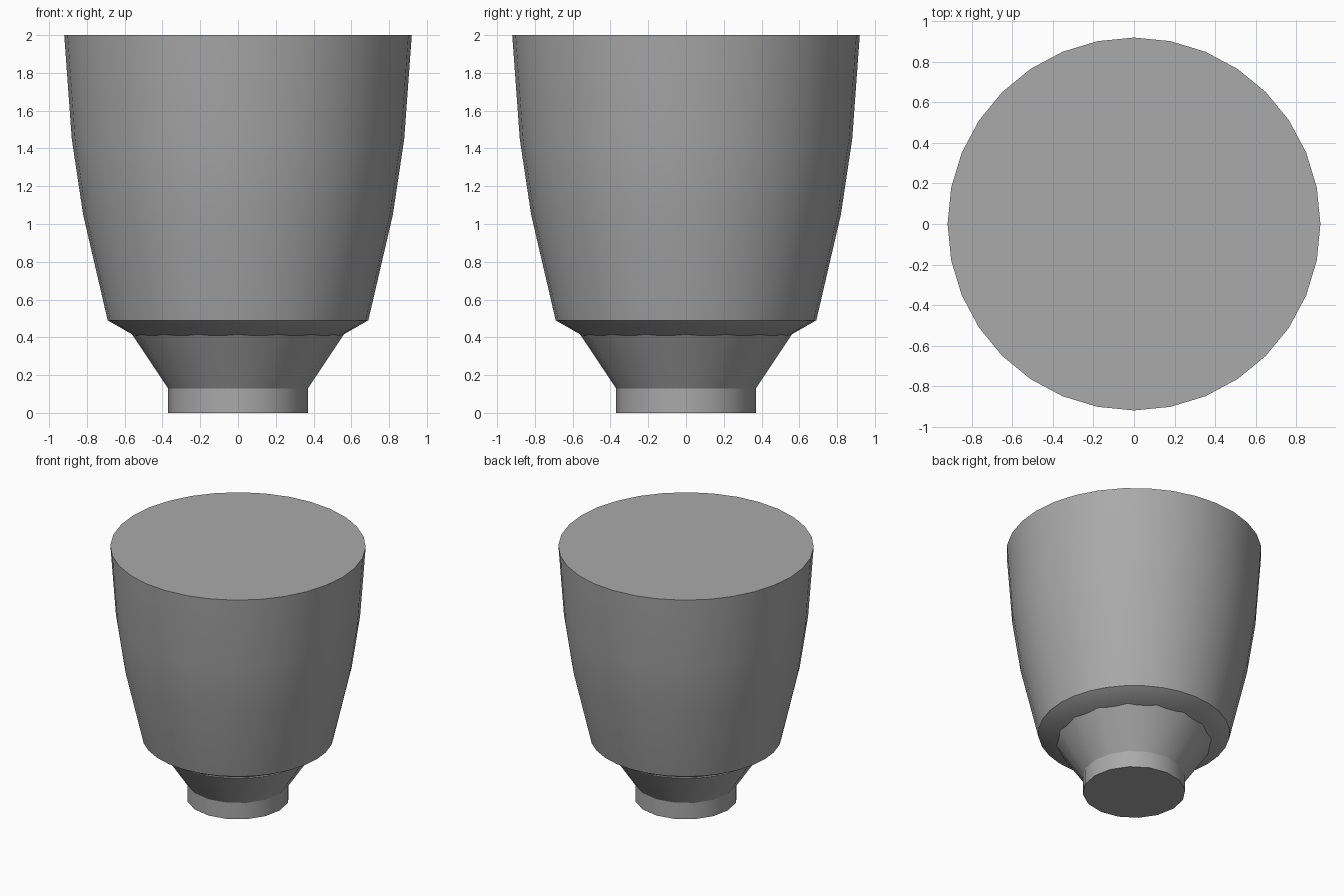
import bpy
import math

cube = bpy.data.objects.get("Cube")
if cube:
    bpy.data.objects.remove(cube, do_unlink=True)

grey = bpy.data.materials.new("plain grey")
grey.use_nodes = True
colour = (0.4, 0.4, 0.4, 1)
grey.diffuse_color = colour
grey.node_tree.nodes["Principled BSDF"].inputs["Base Color"].default_value = colour


def lathe(name, profile, sides, sharp_angle):
    """Closed solid of revolution from (radius, height) points."""
    verts = [(r * math.cos(math.tau * i / sides), r * math.sin(math.tau * i / sides), z)
             for r, z in profile for i in range(sides)]
    faces = [list(reversed(range(sides)))]
    for ring in range(len(profile) - 1):
        a, b = ring * sides, (ring + 1) * sides
        for i in range(sides):
            j = (i + 1) % sides
            faces.append((a + i, a + j, b + j, b + i))
    faces.append(range(len(verts) - sides, len(verts)))
    mesh = bpy.data.meshes.new(name)
    mesh.from_pydata(verts, [], [list(f) for f in faces])
    mesh.materials.append(grey)
    obj = bpy.data.objects.new(name, mesh)
    bpy.context.collection.objects.link(obj)
    bpy.ops.object.select_all(action='DESELECT')
    obj.select_set(True)
    bpy.context.view_layer.objects.active = obj
    bpy.ops.object.shade_smooth_by_angle(angle=math.radians(sharp_angle))
    return obj


# Flared bowl with a chamfered underside and a flat lid
lathe("bowl", [(0.55, 0.41), (0.69, 0.49), (0.82, 1.05), (0.88, 1.45), (0.92, 2.0)], 32, 30)

# Tapered neck running up into the bowl
lathe("neck", [(0.37, 0.13), (0.56, 0.415)], 16, 30)

# Short cylindrical foot
lathe("foot", [(0.37, 0), (0.37, 0.13)], 16, 30)
